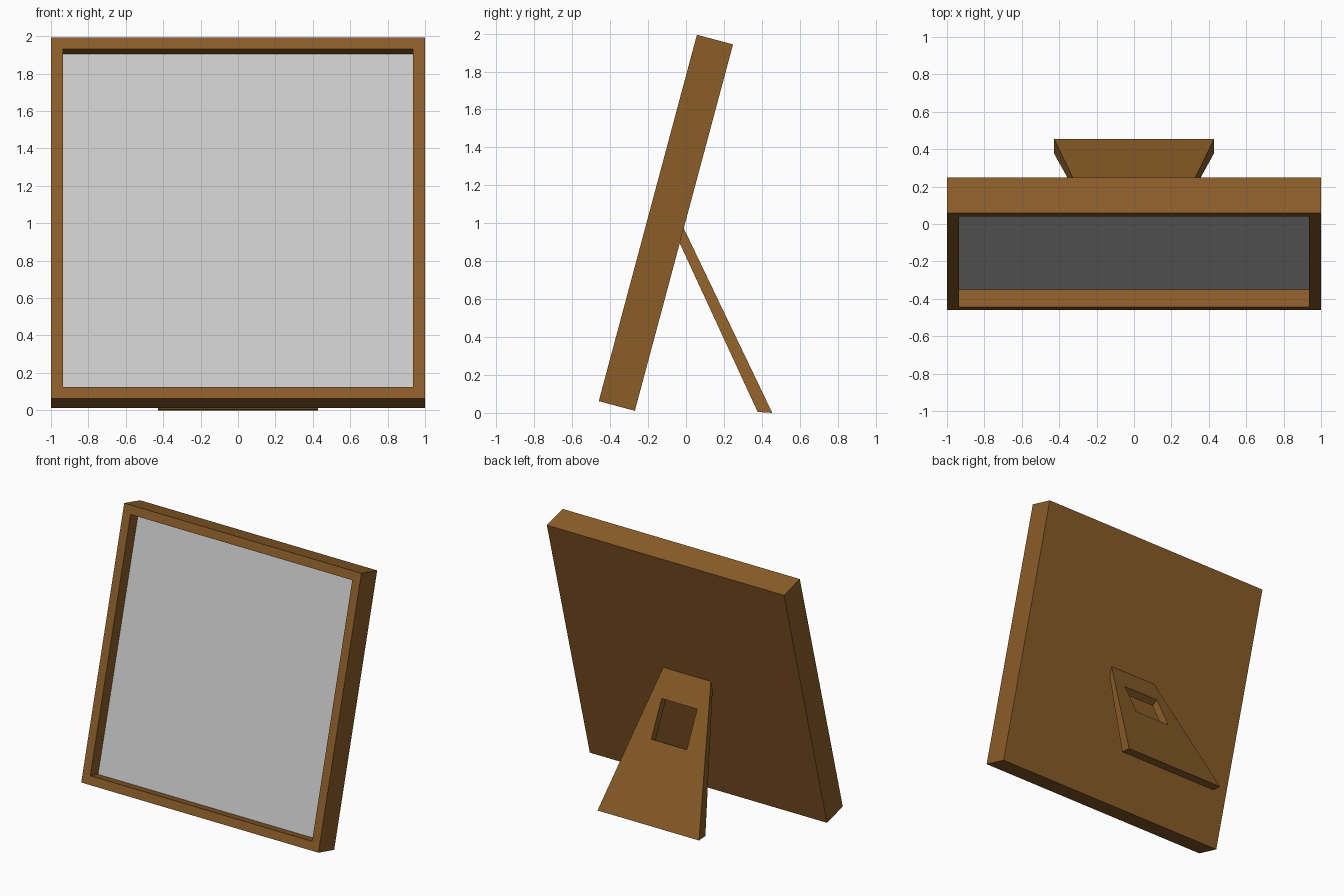
import bpy, bmesh
from math import radians
from mathutils import Vector, Matrix

if "Cube" in bpy.data.objects:
    bpy.data.objects.remove(bpy.data.objects["Cube"])

wood = bpy.data.materials.new("wood")
wood.diffuse_color = (0.26, 0.11, 0.022, 1)
wood.use_nodes = True
wood.node_tree.nodes["Principled BSDF"].inputs["Base Color"].default_value = wood.diffuse_color


def finish(name, bm, mat=None):
    mesh = bpy.data.meshes.new(name)
    bm.to_mesh(mesh)
    bm.free()
    obj = bpy.data.objects.new(name, mesh)
    bpy.context.collection.objects.link(obj)
    if mat:
        mesh.materials.append(mat)
    return obj


# Leaning frame: local origin is the lower front edge, y = depth, z = up the face
W, H, DEPTH, LIP, RECESS = 1.0, 2.0, 0.197, 0.065, 0.097
lean = Matrix.Translation((0, -0.46, 0.062)) @ Matrix.Rotation(radians(-15), 4, 'X')

# Wooden frame: box with an inset, recessed front
bm = bmesh.new()
bmesh.ops.create_cube(bm, size=1)
bmesh.ops.scale(bm, vec=(2 * W, DEPTH, H), verts=bm.verts)
bmesh.ops.translate(bm, vec=(0, DEPTH / 2, H / 2), verts=bm.verts)
bm.normal_update()
front = min(bm.faces, key=lambda f: f.calc_center_median().y)
bmesh.ops.inset_region(bm, faces=[front], thickness=LIP, use_even_offset=True)
ext = bmesh.ops.extrude_discrete_faces(bm, faces=[front])
floor = ext["faces"][0]
bmesh.ops.translate(bm, vec=(0, RECESS, 0), verts=floor.verts)
bmesh.ops.delete(bm, geom=[floor], context='FACES_ONLY')
finish("frame", bm, wood).matrix_world = lean

# Grey picture panel closing the recess
bm = bmesh.new()
x = W - LIP
bm.faces.new([bm.verts.new(p) for p in (
    (-x, RECESS, LIP), (x, RECESS, LIP), (x, RECESS, H - LIP), (-x, RECESS, H - LIP))])
finish("picture_panel", bm).matrix_world = lean

# Tapered rear stand with a rectangular through-hole
TOP_W, FOOT_W, HOLE_W = 0.2, 0.428, 0.15


def stand_side(bm, top, foot, t0, t1):
    top, foot = Vector((0, *top)), Vector((0, *foot))

    def ring(ta, tb, wa, wb):
        a, b = top.lerp(foot, ta), top.lerp(foot, tb)
        return [bm.verts.new(c + Vector((w, 0, 0)))
                for c, w in ((a, -wa), (a, wa), (b, wb), (b, -wb))]

    return ring(0, 1, TOP_W, FOOT_W), ring(t0, t1, HOLE_W, HOLE_W)


bm = bmesh.new()
back_out, back_in = stand_side(bm, (-0.015, 0.98), (0.455, 0.0), 0.2, 0.467)
front_out, front_in = stand_side(bm, (-0.034, 0.897), (0.378, 0.005), 0.157, 0.451)
for a, b in ((back_out, back_in), (front_out, front_in),
             (back_out, front_out), (back_in, front_in)):
    for i in range(4):
        j = (i + 1) % 4
        bm.faces.new((a[i], a[j], b[j], b[i]))
bmesh.ops.recalc_face_normals(bm, faces=bm.faces)
finish("stand", bm, wood)
